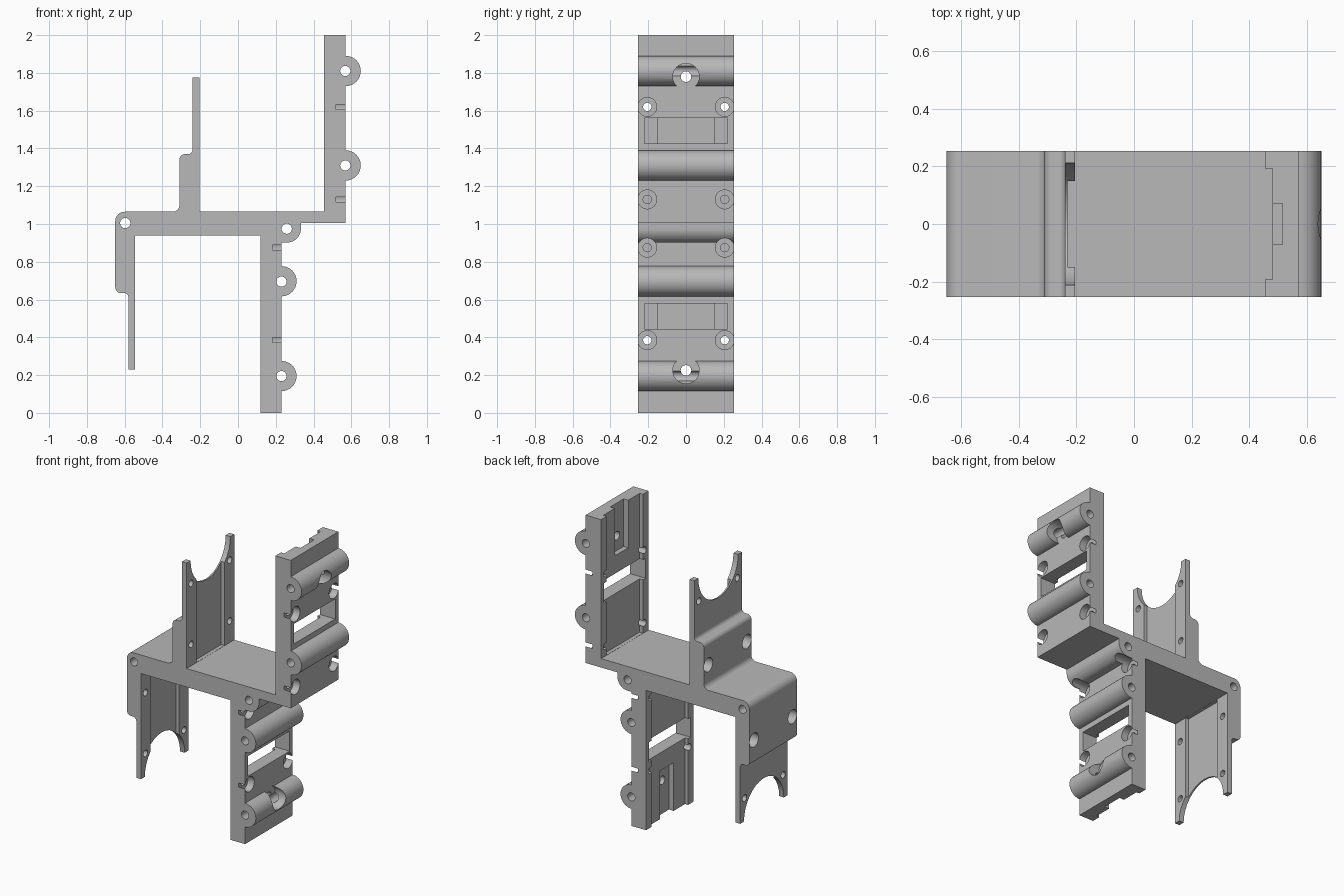
import bpy, bmesh
from math import radians, cos, sin
from mathutils import Matrix, Vector

if "Cube" in bpy.data.objects:
    bpy.data.objects.remove(bpy.data.objects["Cube"])

HALF = 0.253     # half depth along y
SHIFT = -0.338   # x offset of the lower, upside-down half
FLIP = 2.005     # z of the lower half = FLIP - z of the upper half

grey = bpy.data.materials.new("plain grey")
grey.use_nodes = True
grey.diffuse_color = (0.48, 0.48, 0.48, 1)
grey.node_tree.nodes["Principled BSDF"].inputs["Base Color"].default_value = (0.48, 0.48, 0.48, 1)


def make(name, bm):
    bmesh.ops.recalc_face_normals(bm, faces=bm.faces)
    me = bpy.data.meshes.new(name)
    bm.to_mesh(me)
    bm.free()
    ob = bpy.data.objects.new(name, me)
    bpy.context.collection.objects.link(ob)
    return ob


def arc(cx, cz, r, a0, a1, n=16):
    angles = [radians(a0 + (a1 - a0) * i / n) for i in range(n + 1)]
    return [(cx + r * cos(a), cz + r * sin(a)) for a in angles]


def lug(x, z):
    return arc(x, z, 0.08, -90, 90)


# Side profile of the whole bracket, counter-clockwise
outline = (
    [(0.12, 0), (0.23, 0)] + lug(0.23, 0.195) + lug(0.23, 0.697)
    + [(0.23, 0.902)] + arc(0.26, 0.975, 0.073, -90, 0, 10)
    + [(0.333, 1.005), (0.57, 1.005)] + lug(0.57, 1.31) + lug(0.57, 1.81)
    + [(0.57, 2), (0.455, 2), (0.455, 1.065), (-0.205, 1.065), (-0.205, 1.775), (-0.24, 1.775)]
    + arc(-0.265, 1.395, 0.025, 0, -90, 8) + arc(-0.28, 1.34, 0.03, 90, 180, 8)
    + arc(-0.345, 1.10, 0.035, 0, -90, 8) + arc(-0.6, 1.015, 0.05, 90, 180, 10)
    + arc(-0.62, 0.665, 0.03, 180, 270, 8) + arc(-0.605, 0.61, 0.025, 90, 0, 8)
    + [(-0.58, 0.23), (-0.545, 0.23), (-0.545, 0.94), (0.12, 0.94)]
)
bm = bmesh.new()
face = bm.faces.new([bm.verts.new((x, -HALF, z)) for x, z in outline])
ext = bmesh.ops.extrude_face_region(bm, geom=[face])
bmesh.ops.translate(bm, vec=(0, 2 * HALF, 0),
                    verts=[v for v in ext["geom"] if isinstance(v, bmesh.types.BMVert)])
bracket = make("bracket", bm)
bracket.data.materials.append(grey)


def cut(bm):
    cutter = make("cutter", bm)
    cutter.hide_render = True
    mod = bracket.modifiers.new("cut", "BOOLEAN")
    mod.operation = "DIFFERENCE"
    mod.solver = "EXACT"
    mod.object = cutter
    bpy.context.view_layer.objects.active = bracket
    bpy.ops.object.modifier_apply(modifier=mod.name)
    bpy.data.objects.remove(cutter)


def cut_box(x0, x1, y, z0, z1):
    bm = bmesh.new()
    mat = (Matrix.Translation(((x0 + x1) / 2, 0, (z0 + z1) / 2))
           @ Matrix.Diagonal((x1 - x0, 2 * y, abs(z1 - z0), 1)))
    bmesh.ops.create_cube(bm, size=1, matrix=mat)
    cut(bm)


def cut_rod(start, end, r, n=32):
    a, b = Vector(start), Vector(end)
    turn = (b - a).to_track_quat("Z", "Y").to_matrix().to_4x4()
    bm = bmesh.new()
    bmesh.ops.create_cone(bm, cap_ends=True, segments=n, radius1=r, radius2=r,
                          depth=(b - a).length, matrix=Matrix.Translation((a + b) / 2) @ turn)
    cut(bm)


def pivot_hole(x, z):
    cut_rod((x, -0.4, z), (x, 0.4, z), 0.027)


# Pivot holes in the floor corners
pivot_hole(-0.597, 1.005)
pivot_hole(0.258, 0.975)

# The same cuts for the upper half and the shifted, upside-down lower half
for dx, lower in ((0, False), (SHIFT, True)):
    def h(z):
        return FLIP - z if lower else z

    def box(x0, x1, y, z0, z1):
        cut_box(x0 + dx, x1 + dx, y, h(z0), h(z1))

    def rod(x0, x1, y, z, r):
        cut_rod((x0 + dx, y, h(z)), (x1 + dx, y, h(z)), r)

    # Thick wall: shallow recess, centre groove, cable slot
    box(0.43, 0.48, 0.193, 1.066, 2.1)
    box(0.43, 0.515, 0.072, 1.68, 2.1)
    box(0.43, 0.62, 0.22, 1.425, 1.56)
    # Lug holes and the centre screw
    for z in (1.31, 1.81):
        pivot_hole(0.568 + dx, h(z))
    rod(0.565, 0.7, 0, 1.78, 0.07)
    rod(0.43, 0.7, 0, 1.78, 0.028)
    # Thin plate: inner channel and arched end
    box(-0.23, -0.18, 0.15, 1.066, 1.9)
    rod(-0.26, -0.18, 0, 1.775, 0.212)
    # Screw holes with counterbores
    for y in (-0.205, 0.205):
        for z in (1.13, 1.62):
            rod(0.52, 0.7, y, z, 0.05)
            rod(0.43, 0.7, y, z, 0.022)
        for z in (1.21, 1.62):
            rod(-0.33, -0.18, y, z, 0.022)
        rod(-0.36, -0.24, y, 1.21, 0.047)

# Smooth curves, sharp edges
bpy.ops.object.select_all(action="DESELECT")
bracket.select_set(True)
bpy.context.view_layer.objects.active = bracket
bpy.ops.object.shade_smooth_by_angle(angle=radians(30))
